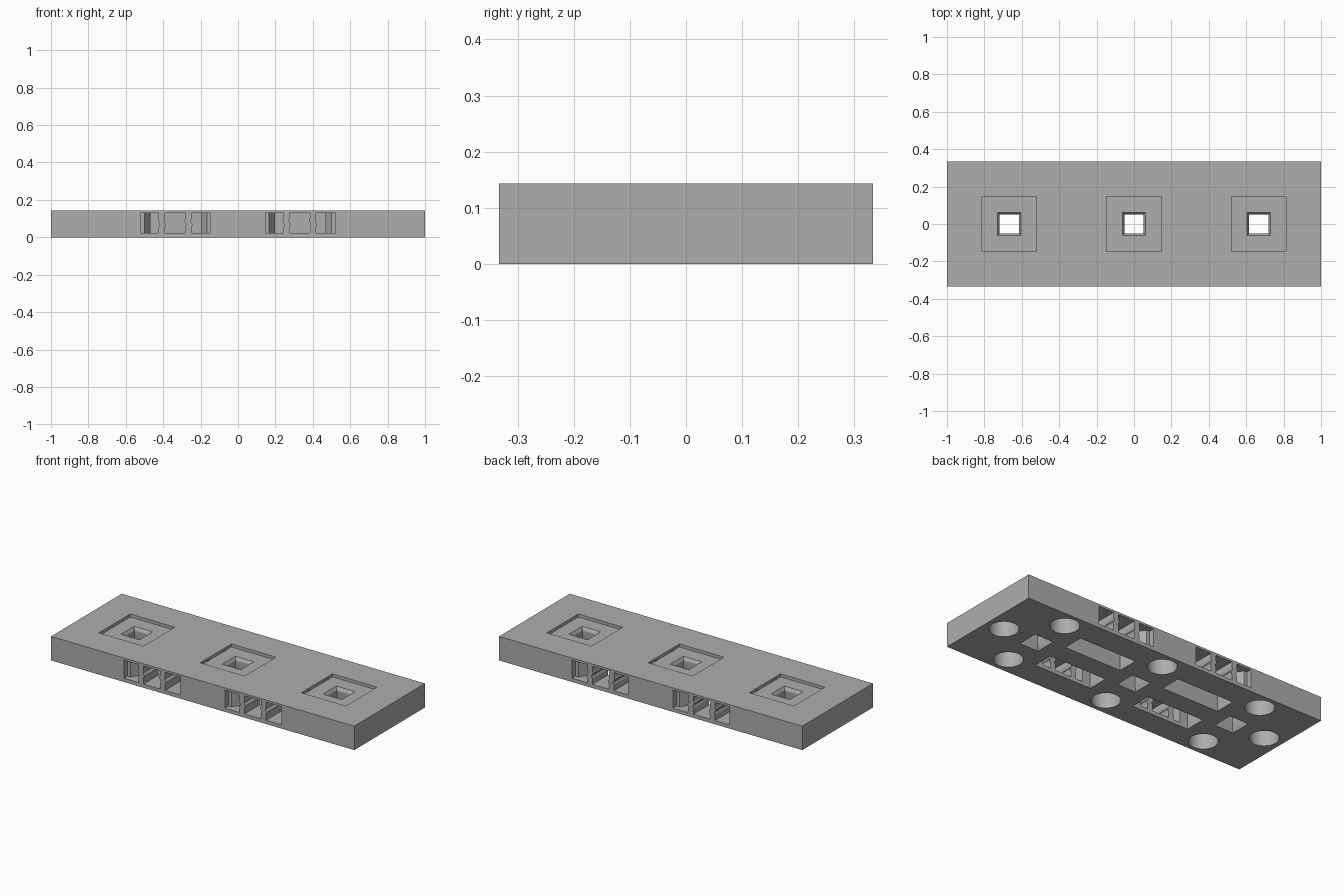
import bpy, bmesh, math

if "Cube" in bpy.data.objects:
    bpy.data.objects.remove(bpy.data.objects["Cube"])

H = 0.143          # slab height
HY = 0.333         # half depth

gray = bpy.data.materials.new("stone_gray")
gray.diffuse_color = (0.42, 0.42, 0.42, 1)
gray.use_nodes = True
gray.node_tree.nodes["Principled BSDF"].inputs["Base Color"].default_value = gray.diffuse_color


def make_object(name, bm):
    bmesh.ops.recalc_face_normals(bm, faces=bm.faces)
    me = bpy.data.meshes.new(name)
    bm.to_mesh(me)
    bm.free()
    me.materials.append(gray)
    ob = bpy.data.objects.new(name, me)
    bpy.context.collection.objects.link(ob)
    return ob


def loft(bm, loops):
    """Closed solid through a stack of matching loops."""
    rings = [[bm.verts.new(p) for p in loop] for loop in loops]
    n = len(rings[0])
    for a, b in zip(rings, rings[1:]):
        for i in range(n):
            j = (i + 1) % n
            bm.faces.new((a[i], a[j], b[j], b[i]))
    bm.faces.new(rings[0])
    bm.faces.new(rings[-1])


def prism(bm, outline, z0, z1):
    loft(bm, [[(x, y, z) for x, y in outline] for z in (z0, z1)])


def rect(x, y, hx, hy):
    return [(x - hx, y - hy), (x + hx, y - hy), (x + hx, y + hy), (x - hx, y + hy)]


def cut(target, name, bm):
    cutter = make_object(name, bm)
    cutter.hide_render = True
    mod = target.modifiers.new(name, 'BOOLEAN')
    mod.operation = 'DIFFERENCE'
    mod.solver = 'EXACT'
    mod.object = cutter
    return cutter


# Slab
bm = bmesh.new()
prism(bm, rect(0, 0, 1, HY), 0, H)
slab = make_object("base_slab", bm)
cutters = []

# Shallow square recesses on top
bm = bmesh.new()
for x in (-0.667, 0, 0.667):
    prism(bm, rect(x, 0, 0.147, 0.147), H - 0.018, H + 0.05)
cutters.append(cut(slab, "recess_cutter", bm))

# Square through holes, flared at both ends
bm = bmesh.new()
for x in (-0.667, 0, 0.667):
    levels = ((0.064, -0.01), (0.062, 0), (0.051, 0.025),
              (0.051, 0.108), (0.062, 0.125), (0.064, 0.135))
    loft(bm, [[(px, py, z) for px, py in rect(x, 0, h, h)] for h, z in levels])
cutters.append(cut(slab, "square_hole_cutter", bm))

# Round sockets underneath
bm = bmesh.new()
spots = [(-0.89, 0), (0.89, 0)] + [(x, y) for x in (-0.667, 0, 0.667) for y in (-0.23, 0.23)]
for x, y in spots:
    ring = [(x + 0.079 * math.cos(t * math.tau / 40), y + 0.079 * math.sin(t * math.tau / 40))
            for t in range(40)]
    prism(bm, ring, -0.05, 0.115)
cutters.append(cut(slab, "socket_cutter", bm))

# Long slots underneath
bm = bmesh.new()
for x in (-0.333, 0.333):
    for s in (-1, 1):
        prism(bm, rect(x, s * 0.122, 0.187, 0.062), -0.05, 0.13)
cutters.append(cut(slab, "slot_cutter", bm))

# Side ports leading into the slots, narrowing inwards
half = [(0.187, 0.40), (0.187, 0.30), (0.167, 0.30), (0.135, 0.25), (0.135, 0.15)]
port = half + [(-x, y) for x, y in reversed(half)]
bm = bmesh.new()
for x in (-0.333, 0.333):
    for s in (-1, 1):
        prism(bm, [(x + px, s * py) for px, py in port], 0.022, 0.13)
cutters.append(cut(slab, "port_cutter", bm))

# Apply the cuts and drop the helpers
bpy.context.view_layer.update()
done = bpy.data.meshes.new_from_object(slab.evaluated_get(bpy.context.evaluated_depsgraph_get()))
slab.modifiers.clear()
slab.data = done
for c in cutters:
    bpy.data.objects.remove(c)

# Slightly wavy divider bars in each port
wave = [(0, 0.021), (0, 0.055), (0.006, 0.07), (-0.005, 0.085), (0, 0.1), (0, 0.131)]
bm = bmesh.new()
for cx in (-0.333, 0.333):
    for s in (-1, 1):
        for b in (-0.074, 0.068):
            outline = [(cx + b - 0.017 + o, z) for o, z in wave]
            outline += [(cx + b + 0.017 + o, z) for o, z in reversed(wave)]
            loft(bm, [[(x, s * y, z) for x, z in outline] for y in (0.184, HY)])
make_object("port_divider_bars", bm)

# Smooth round walls, sharp edges kept
bpy.context.view_layer.objects.active = slab
slab.select_set(True)
bpy.ops.object.shade_smooth_by_angle(angle=math.radians(30))
